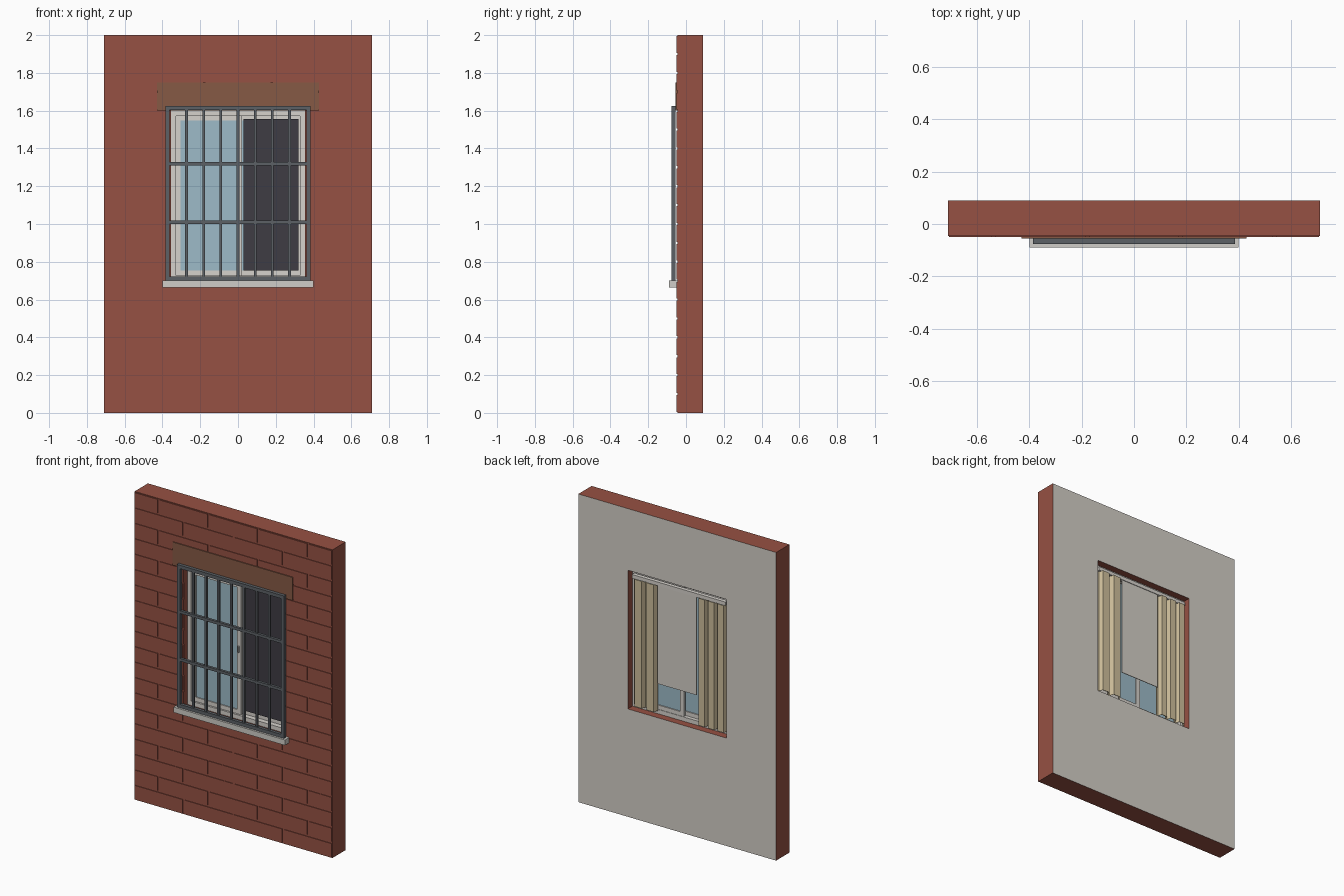
import bpy, bmesh, math

if "Cube" in bpy.data.objects:
    bpy.data.objects.remove(bpy.data.objects["Cube"])


def mat(name, r, g, b):
    lin = [((c / 255 + 0.055) / 1.055) ** 2.4 for c in (r, g, b)]
    m = bpy.data.materials.new(name)
    m.diffuse_color = (*lin, 1)
    m.use_nodes = True
    m.node_tree.nodes["Principled BSDF"].inputs["Base Color"].default_value = m.diffuse_color
    return m


BRICK = mat("brick red", 150, 81, 67)
PLASTER = mat("grey plaster", 212, 207, 199)
WHITE = mat("window white", 214, 210, 204)
STONE = mat("sill stone", 208, 206, 200)
IRON = mat("iron grey", 92, 97, 102)
GLASS = mat("glass blue", 158, 187, 200)
SCREEN = mat("dark screen", 62, 60, 67)
LINTEL = mat("lintel brown", 134, 90, 69)
CURTAIN = mat("curtain tan", 207, 191, 156)


def finish(name, bm, *mats):
    bmesh.ops.recalc_face_normals(bm, faces=bm.faces)
    me = bpy.data.meshes.new(name)
    bm.to_mesh(me)
    bm.free()
    for m in mats:
        me.materials.append(m)
    ob = bpy.data.objects.new(name, me)
    bpy.context.collection.objects.link(ob)
    return ob


def add_box(bm, x0, x1, y0, y1, z0, z1):
    vs = bmesh.ops.create_cube(bm, size=1)["verts"]
    for v in vs:
        v.co = (x1 if v.co.x > 0 else x0, y1 if v.co.y > 0 else y0, z1 if v.co.z > 0 else z0)


def box(name, m, *dims):
    bm = bmesh.new()
    add_box(bm, *dims)
    return finish(name, bm, m)


def ring(name, outer, inner, y0, y1, *mats):
    """Rectangular frame; outer and inner are (x0, x1, z0, z1)."""
    bm = bmesh.new()

    def loop(r, y):
        x0, x1, z0, z1 = r
        return [bm.verts.new(p) for p in ((x0, y, z0), (x1, y, z0), (x1, y, z1), (x0, y, z1))]

    loops = [loop(outer, y0), loop(inner, y0), loop(inner, y1), loop(outer, y1)]
    for k in range(4):
        a, b = loops[k], loops[(k + 1) % 4]
        for i in range(4):
            j = (i + 1) % 4
            f = bm.faces.new((a[i], a[j], b[j], b[i]))
            # the room side (last y) takes the second material
            if k == 2 and len(mats) > 1:
                f.material_index = 1
    return finish(name, bm, *mats)


# Wall body with window opening, plastered on the room side
OPEN = (-0.355, 0.355, 0.70, 1.60)
ring("wall", (-0.71, 0.71, 0, 2), OPEN, -0.046, 0.09, BRICK, PLASTER)

# Raised brick courses in running bond
bm = bmesh.new()
gap, pitch = 0.006, 0.357
for row in range(20):
    z0, z1 = row * 0.1 + gap, row * 0.1 + 0.1 - gap
    shift = 0 if row % 2 == 0 else pitch / 2
    spans = [(-0.706, 0.706)]
    if 7 <= row < 16:
        spans = [(-0.706, OPEN[0]), (OPEN[1], 0.706)]
    for k in range(-3, 3):
        a, b = k * pitch + shift + gap, (k + 1) * pitch + shift - gap
        for s0, s1 in spans:
            x0, x1 = max(a, s0), min(b, s1)
            if x1 - x0 > 0.01:
                add_box(bm, x0, x1, -0.05, -0.045, z0, z1)
finish("bricks", bm, BRICK)

# Lintel plate and sill
box("lintel", LINTEL, -0.43, 0.43, -0.056, -0.045, 1.60, 1.75)
box("sill", STONE, -0.40, 0.40, -0.09, -0.04, 0.665, 0.70)

# Security grille
ring("grille_frame", (-0.385, 0.385, 0.70, 1.625), (-0.363, 0.363, 0.722, 1.603),
     -0.077, -0.056, IRON)
bm = bmesh.new()
for i in range(-3, 4):
    x = i * 0.091
    add_box(bm, x - 0.007, x + 0.007, -0.073, -0.060, 0.715, 1.61)
for z in (1.01, 1.32):
    add_box(bm, -0.37, 0.37, -0.075, -0.058, z - 0.009, z + 0.009)
finish("grille_bars", bm, IRON)

# Window frame with two sliding sashes
ring("window_frame", OPEN, (-0.328, 0.328, 0.728, 1.572), -0.012, 0.043, WHITE)
for name, x0, x1, y in (("left_sash", -0.332, 0.022, 0.0), ("right_sash", -0.012, 0.332, 0.021)):
    ring(name, (x0, x1, 0.724, 1.576), (x0 + 0.028, x1 - 0.028, 0.755, 1.548), y, y + 0.019, WHITE)
    box(name + "_glass", GLASS, x0 + 0.025, x1 - 0.025, y + 0.007, y + 0.012, 0.75, 1.552)
box("insect_screen", SCREEN, 0.028, 0.32, 0.012, 0.017, 0.755, 1.555)
box("sash_handle", WHITE, 0.001, 0.010, -0.007, 0.002, 1.13, 1.17)

# Curtain rail and roller blind on the room side
box("curtain_rail", WHITE, -0.335, 0.335, 0.050, 0.075, 1.548, 1.572)
box("roller_blind", PLASTER, -0.125, 0.155, 0.067, 0.071, 0.91, 1.56)


# Pleated curtains: trapezoid wave profile
def curtain(name, x0, x1, pleats):
    bm = bmesh.new()
    step = (x1 - x0) / pleats
    pts = []
    for i in range(pleats):
        for t, y in ((0.0, 0.056), (0.12, 0.083), (0.72, 0.083), (0.85, 0.056)):
            pts.append((x0 + (i + t) * step, y))
    pts.append((x1, 0.056))
    outline = pts + [(x, y - 0.004) for x, y in reversed(pts)]
    low = [bm.verts.new((x, y, 0.725)) for x, y in outline]
    f = bm.faces.new(low)
    up = bmesh.ops.extrude_face_region(bm, geom=[f])["geom"]
    for v in up:
        if isinstance(v, bmesh.types.BMVert):
            v.co.z = 1.55
    finish(name, bm, CURTAIN)


curtain("curtain_right", 0.165, 0.335, 2)
curtain("curtain_left", -0.335, -0.13, 3)
